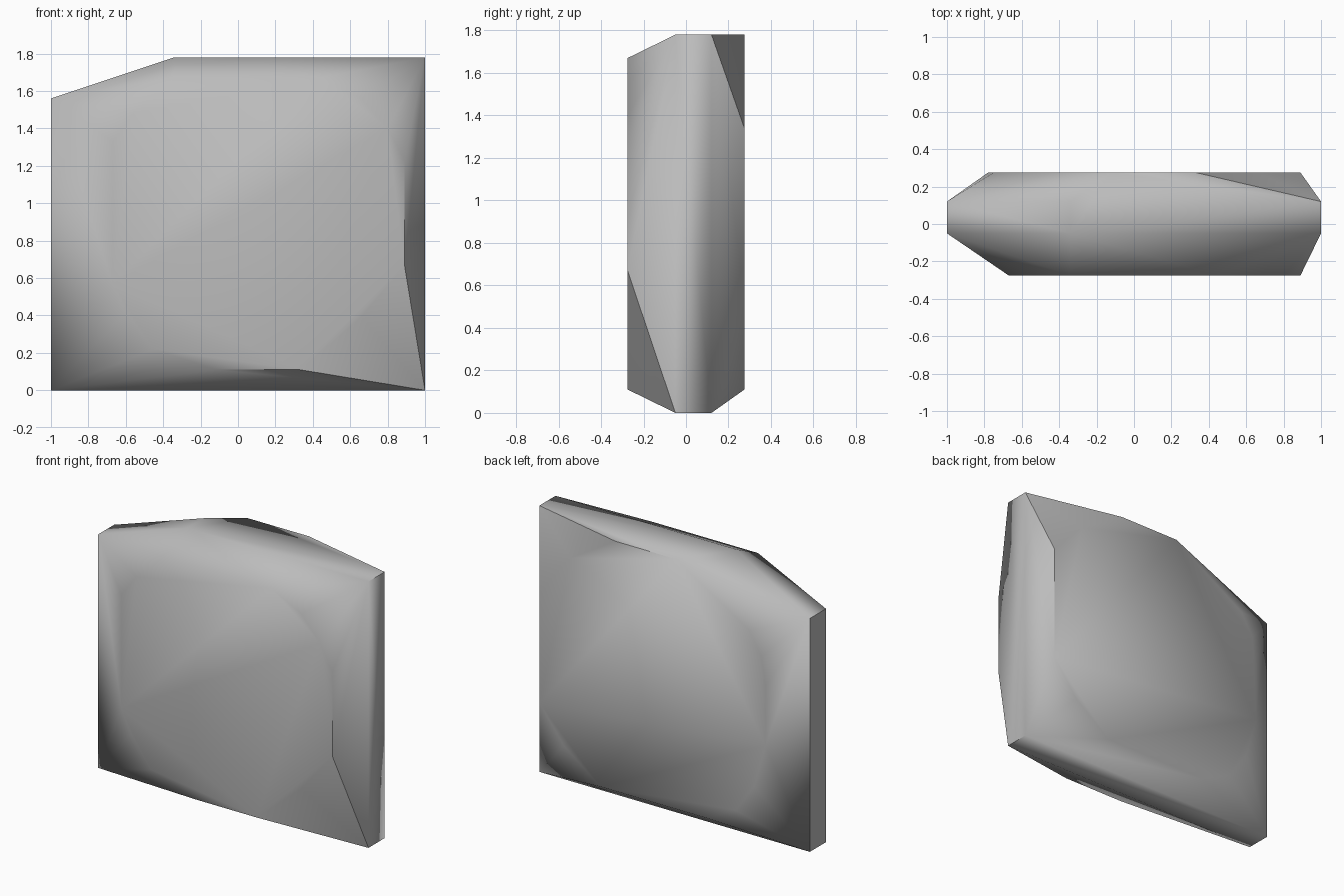
import bpy, bmesh, math

cube = bpy.data.objects.get("Cube")
if cube:
    bpy.data.objects.remove(cube, do_unlink=True)

# Single stone colour
stone = bpy.data.materials.new("stone_grey")
stone.use_nodes = True
grey = (0.5, 0.5, 0.5, 1)
stone.diffuse_color = grey
stone.node_tree.nodes["Principled BSDF"].inputs["Base Color"].default_value = grey

# Outlines in x, z: the wide middle band and the chipped front and back faces
band = [(-1, 0), (1, 0), (1, 1.78), (-.34, 1.78), (-1, 1.56)]
front = [(-.12, .11), (.33, .11), (.66, .39), (.89, .67), (.89, 1.23),
         (.80, 1.40), (.66, 1.56), (.44, 1.67), (-.34, 1.67), (-.56, 1.48),
         (-.67, 1.33), (-.67, .57), (-.60, .42), (-.45, .22)]
back = [(-.35, .11), (.44, .11), (.71, .31), (.89, .55), (.89, 1.34),
        (.66, 1.58), (.33, 1.78), (-.12, 1.78), (-.32, 1.65), (-.66, 1.45),
        (-.75, 1.30), (-.78, 1.11), (-.78, .71), (-.70, .42), (-.56, .22)]
layers = [(-.275, front), (-.05, band), (.12, band), (.275, back)]

# Wrap the layers in one chiselled block
bm = bmesh.new()
for y, outline in layers:
    for x, z in outline:
        bm.verts.new((x, y, z))
hull = bmesh.ops.convex_hull(bm, input=bm.verts)
loose = [v for v in bm.verts if not v.link_faces]
bmesh.ops.delete(bm, geom=loose, context='VERTS')
bmesh.ops.dissolve_limit(bm, angle_limit=math.radians(0.5),
                         verts=bm.verts, edges=bm.edges)
bmesh.ops.recalc_face_normals(bm, faces=bm.faces)
mesh = bpy.data.meshes.new("stone_block")
bm.to_mesh(mesh)
bm.free()
mesh.materials.append(stone)
block = bpy.data.objects.new("stone_block", mesh)
bpy.context.collection.objects.link(block)

# Soft chips, crisp main edges
bpy.ops.object.select_all(action='DESELECT')
block.select_set(True)
bpy.context.view_layer.objects.active = block
bpy.ops.object.shade_smooth_by_angle(angle=math.radians(40))
